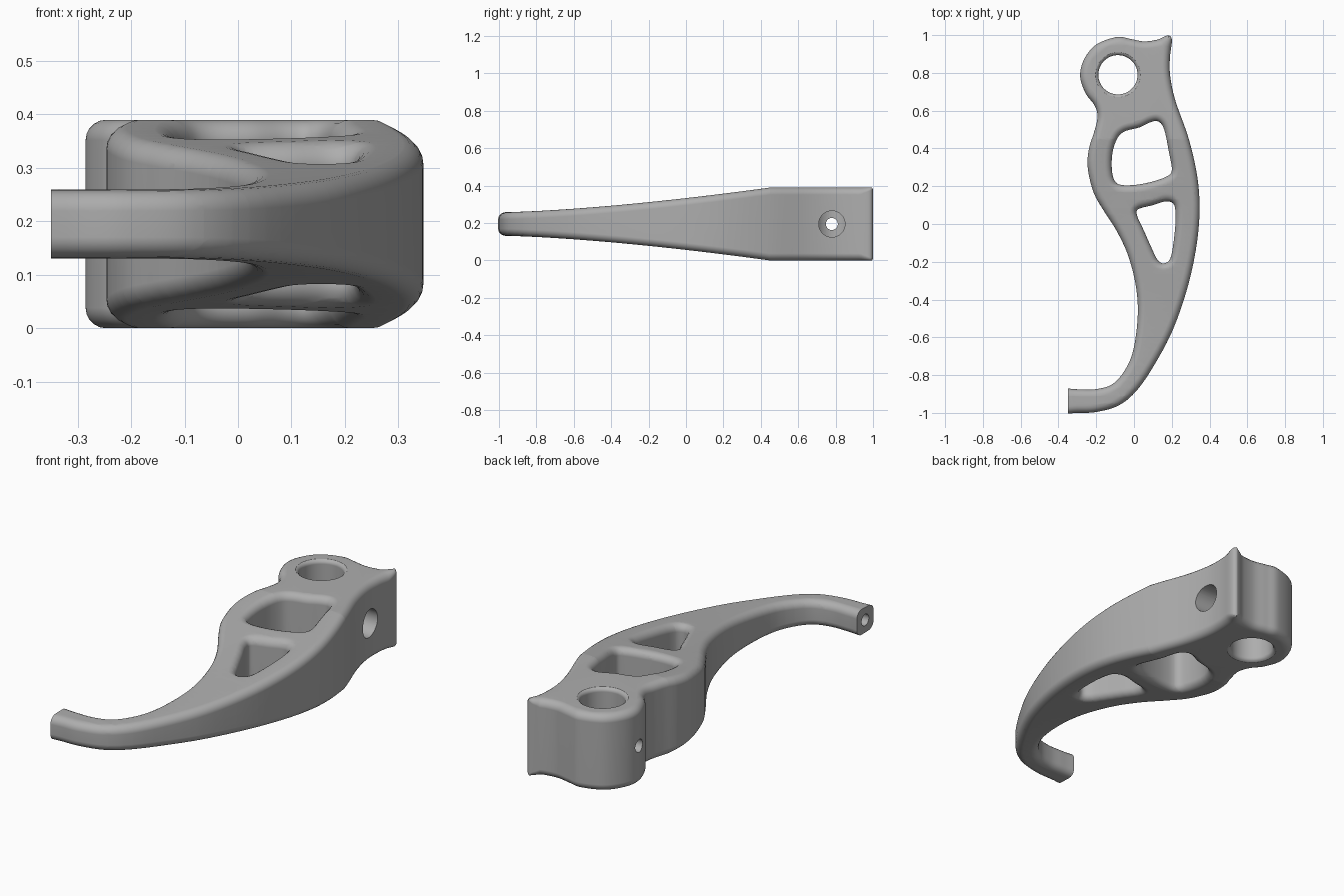
import bpy, bmesh, math
from mathutils import Vector, Matrix

cube = bpy.data.objects.get("Cube")
if cube:
    bpy.data.objects.remove(cube, do_unlink=True)

HALF = 0.195      # half thickness of the thick end
FILLET = 0.038    # edge rounding
TIP_X = -0.35     # flat end of the hooked tip

# Plan outline, counter-clockwise from the tip (runs past the tip, trimmed later)
OUTLINE = [(-.45, -1), (-.3, -1), (-.2, -.995), (-.08, -.96), (.02, -.875),
           (.12, -.725), (.21, -.55), (.285, -.33), (.33, -.12), (.347, .07),
           (.335, .25), (.29, .45), (.22, .65), (.192, .78), (.19, .88),
           (.201, .97), (.188, .997), (.165, .994), (.12, .975), (.05, .967),
           (-.02, .98), (-.09, .99), (-.2, .95), (-.265, .87), (-.285, .78),
           (-.255, .69), (-.21, .63), (-.193, .57), (-.21, .49), (-.238, .4),
           (-.245, .3), (-.215, .17), (-.16, .07), (-.09, -.04), (-.03, -.17),
           (.01, -.33), (.02, -.48), (0, -.65), (-.04, -.76), (-.11, -.845),
           (-.2, -.874), (-.3, -.875), (-.45, -.875)]

# Two lightening pockets
LARGE_POCKET = [(-.115, .27), (-.09, .215), (-.02, .205), (.08, .22), (.17, .25),
                (.2, .285), (.185, .38), (.16, .5), (.13, .542), (.09, .54),
                (.03, .512), (-.05, .49), (-.09, .45), (-.115, .37)]
SMALL_POCKET = [(.022, .078), (.1, .1), (.17, .12), (.21, .105), (.22, .05),
                (.215, -.05), (.195, -.175), (.16, -.208), (.125, -.19),
                (.09, -.12), (.05, -.03), (.018, .04)]


def smooth_loop(points, steps, ccw):
    """Closed Catmull-Rom curve through the points, in the wanted direction."""
    pts = [Vector(p) for p in points]
    n = len(pts)
    area = sum(pts[i - 1].cross(pts[i]) for i in range(n))
    if (area > 0) != ccw:
        pts.reverse()
    out = []
    for i in range(n):
        a, b, c, d = (pts[(i + k) % n] for k in (-1, 0, 1, 2))
        for s in range(steps):
            t = s / steps
            out.append(0.5 * (2 * b + (c - a) * t + (2 * a - 5 * b + 4 * c - d) * t * t
                              + (3 * b - a - 3 * c + d) * t ** 3))
    return out


def half_thickness(y):
    t = min(max((y + 1) / 1.45, 0), 1)
    return 0.0625 + (HALF - 0.0625) * t ** 1.5


def inward_normals(loop):
    n = len(loop)
    tangents = [(loop[(i + 1) % n] - loop[i - 1]).normalized() for i in range(n)]
    return [Vector((-t.y, t.x)) for t in tangents]


def fillet_sizes(loop, normals, everything):
    """Fillet per point, kept below the local room inside the shape."""
    sizes = []
    for p, nrm in zip(loop, normals):
        room = FILLET
        for q in everything:
            d = q - p
            depth = d.dot(nrm)
            if depth > 1e-5:
                room = min(room, 0.85 * d.length_squared / (2 * depth))
        sizes.append(room)
    return sizes


def build_body():
    bm = bmesh.new()
    loops = [smooth_loop(OUTLINE, 7, True), smooth_loop(LARGE_POCKET, 6, False),
             smooth_loop(SMALL_POCKET, 6, False)]
    everything = [p for loop in loops for p in loop]
    angles = [math.radians(90 * k / 5) for k in range(6)]
    stations = [(-1, a) for a in reversed(angles)] + [(1, a) for a in angles]
    caps = {-1: [], 1: []}
    for loop in loops:
        normals = inward_normals(loop)
        sizes = fillet_sizes(loop, normals, everything)
        rings = []
        for side, a in stations:
            ring = []
            for p, nrm, r in zip(loop, normals, sizes):
                q = p + nrm * r * (1 - math.cos(a))
                ring.append(bm.verts.new((q.x, q.y, side * (HALF - r + r * math.sin(a)))))
            rings.append(ring)
        n = len(loop)
        for low, high in zip(rings, rings[1:]):
            for i in range(n):
                j = (i + 1) % n
                bm.faces.new((low[i], low[j], high[j], high[i]))
        for side, ring in ((-1, rings[0]), (1, rings[-1])):
            caps[side] += [bm.edges.get((ring[i - 1], ring[i])) for i in range(n)]
    for side in caps:
        bmesh.ops.triangle_fill(bm, edges=caps[side], use_beauty=True, normal=(0, 0, side))

    # Flat end of the tip
    def geometry():
        return bm.verts[:] + bm.edges[:] + bm.faces[:]
    bmesh.ops.bisect_plane(bm, geom=geometry(), plane_co=(TIP_X, 0, 0),
                           plane_no=(-1, 0, 0), clear_outer=True)
    bmesh.ops.holes_fill(bm, edges=[e for e in bm.edges if e.is_boundary], sides=0)

    # Taper the thickness toward the tip
    for k in range(36):
        bmesh.ops.bisect_plane(bm, geom=geometry(), plane_co=(0, -0.95 + 0.04 * k, 0),
                               plane_no=(0, 1, 0))
    for v in bm.verts:
        side = 1 if v.co.z > 0 else -1
        v.co.z = HALF + side * (half_thickness(v.co.y) - HALF + abs(v.co.z))
    bmesh.ops.recalc_face_normals(bm, faces=bm.faces[:])
    mesh = bpy.data.meshes.new("lever_body")
    bm.to_mesh(mesh)
    bm.free()
    obj = bpy.data.objects.new("lever_body", mesh)
    bpy.context.collection.objects.link(obj)
    return obj


def drill(body, name, profile, matrix):
    """Cut a turned shape, given as (radius, height) steps, out of the body."""
    bm = bmesh.new()
    sides = 48
    rings = [[bm.verts.new((r * math.cos(math.tau * i / sides),
                            r * math.sin(math.tau * i / sides), h)) for i in range(sides)]
             for r, h in profile]
    for low, high in zip(rings, rings[1:]):
        for i in range(sides):
            j = (i + 1) % sides
            bm.faces.new((low[i], low[j], high[j], high[i]))
    bm.faces.new(rings[0][::-1])
    bm.faces.new(rings[-1])
    bmesh.ops.recalc_face_normals(bm, faces=bm.faces[:])
    mesh = bpy.data.meshes.new(name)
    bm.to_mesh(mesh)
    bm.free()
    cutter = bpy.data.objects.new(name, mesh)
    cutter.matrix_world = matrix
    cutter.hide_render = True
    bpy.context.collection.objects.link(cutter)
    mod = body.modifiers.new(name, 'BOOLEAN')
    mod.operation = 'DIFFERENCE'
    mod.solver = 'EXACT'
    mod.object = cutter
    bpy.context.view_layer.update()
    bpy.ops.object.modifier_apply(modifier=name)
    bpy.data.objects.remove(cutter, do_unlink=True)


body = build_body()
bpy.ops.object.select_all(action='DESELECT')
body.select_set(True)
bpy.context.view_layer.objects.active = body

# Pivot bore with softly rounded rims
BORE, RIM = 0.104, 0.02
rim = [(BORE + RIM * (1 - math.cos(a)), HALF - RIM + RIM * math.sin(a))
       for a in (math.radians(18 * k) for k in range(5))]
rim.append((BORE + RIM, HALF + 0.01))
bore = [(r, -h) for r, h in reversed(rim)] + rim
drill(body, "pivot_bore", bore, Matrix.Translation((-0.085, 0.79, HALF)))

# Cross hole, wide from the outer side and narrow through the ring wall
along_x = Matrix.Rotation(math.radians(90), 4, 'Y')
drill(body, "cross_hole", [(0.032, -0.4), (0.032, -0.085), (0.07, -0.085), (0.07, 0.3)],
      Matrix.Translation((0, 0.78, HALF)) @ along_x)

# Blind hole in the tip
drill(body, "tip_hole", [(0.029, -0.1), (0.029, 0.12)],
      Matrix.Translation((TIP_X, -0.9375, HALF)) @ along_x)

# Plain grey metal
grey = bpy.data.materials.new("grey_metal")
grey.use_nodes = True
grey.diffuse_color = (0.42, 0.42, 0.42, 1)
grey.node_tree.nodes["Principled BSDF"].inputs["Base Color"].default_value = grey.diffuse_color
body.data.materials.clear()
body.data.materials.append(grey)

bpy.ops.object.shade_smooth_by_angle(angle=math.radians(32))
weighted = body.modifiers.new("weighted_normals", 'WEIGHTED_NORMAL')
weighted.keep_sharp = True
